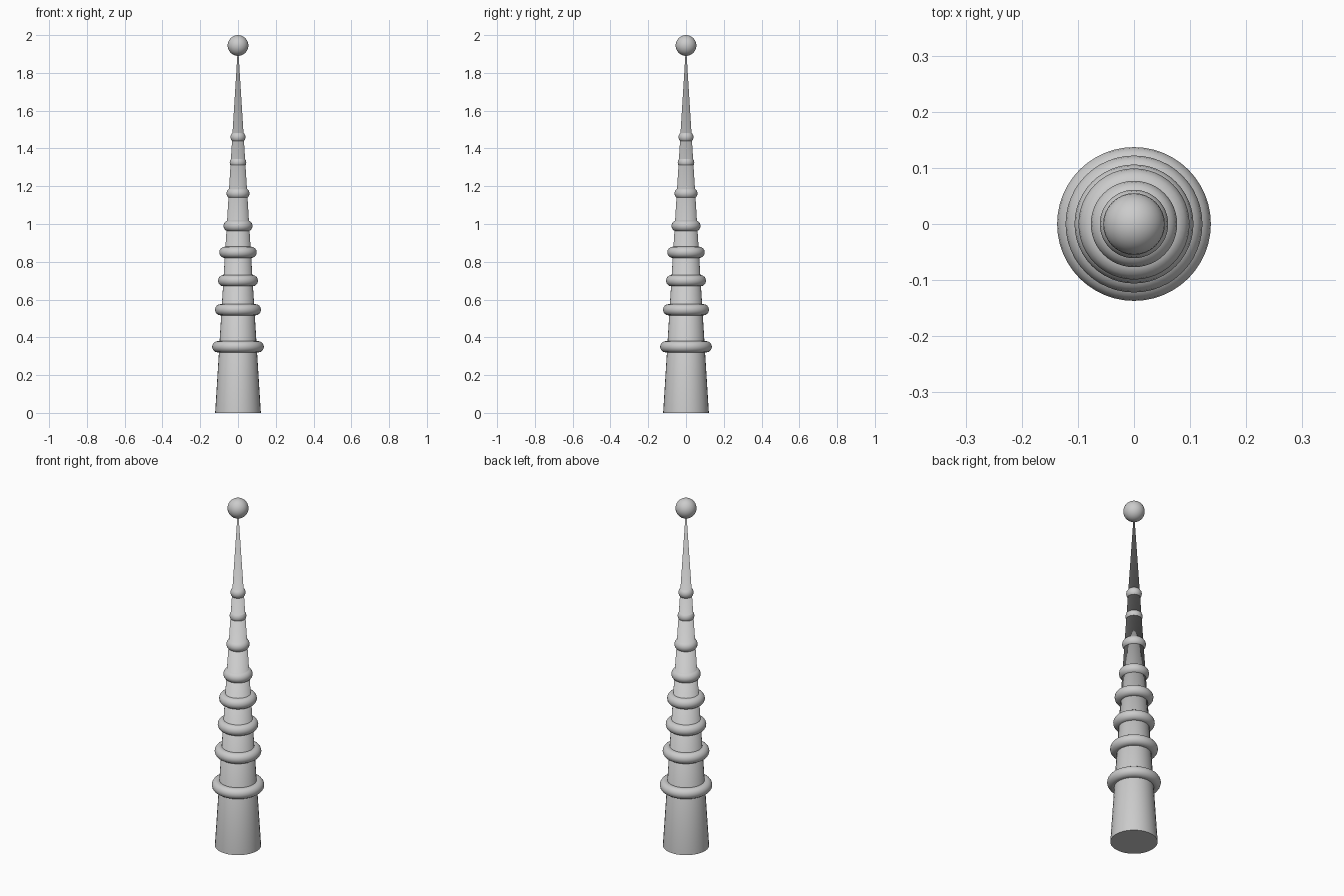
import bpy, math

if "Cube" in bpy.data.objects:
    bpy.data.objects.remove(bpy.data.objects["Cube"])

def smooth(obj, name):
    obj.name = name
    bpy.ops.object.shade_smooth_by_angle(angle=math.radians(40))

# Tapered shaft
bpy.ops.mesh.primitive_cone_add(vertices=32, radius1=0.121, radius2=0,
                                depth=1.95, location=(0, 0, 0.975))
smooth(bpy.context.object, "shaft")

# Rounded rings: height and outer radius
RING_THICKNESS = 0.03
rings = [(0.35, 0.137), (0.546, 0.122), (0.70, 0.106), (0.85, 0.099),
         (0.99, 0.077), (1.162, 0.061), (1.326, 0.044), (1.46, 0.040)]
for i, (z, outer) in enumerate(rings, 1):
    bpy.ops.mesh.primitive_torus_add(
        major_segments=48, minor_segments=16,
        major_radius=outer - RING_THICKNESS, minor_radius=RING_THICKNESS,
        location=(0, 0, z))
    smooth(bpy.context.object, f"ring_{i}")

# Ball on the tip
bpy.ops.mesh.primitive_uv_sphere_add(segments=32, ring_count=16,
                                     radius=0.055, location=(0, 0, 1.945))
smooth(bpy.context.object, "tip_ball")
